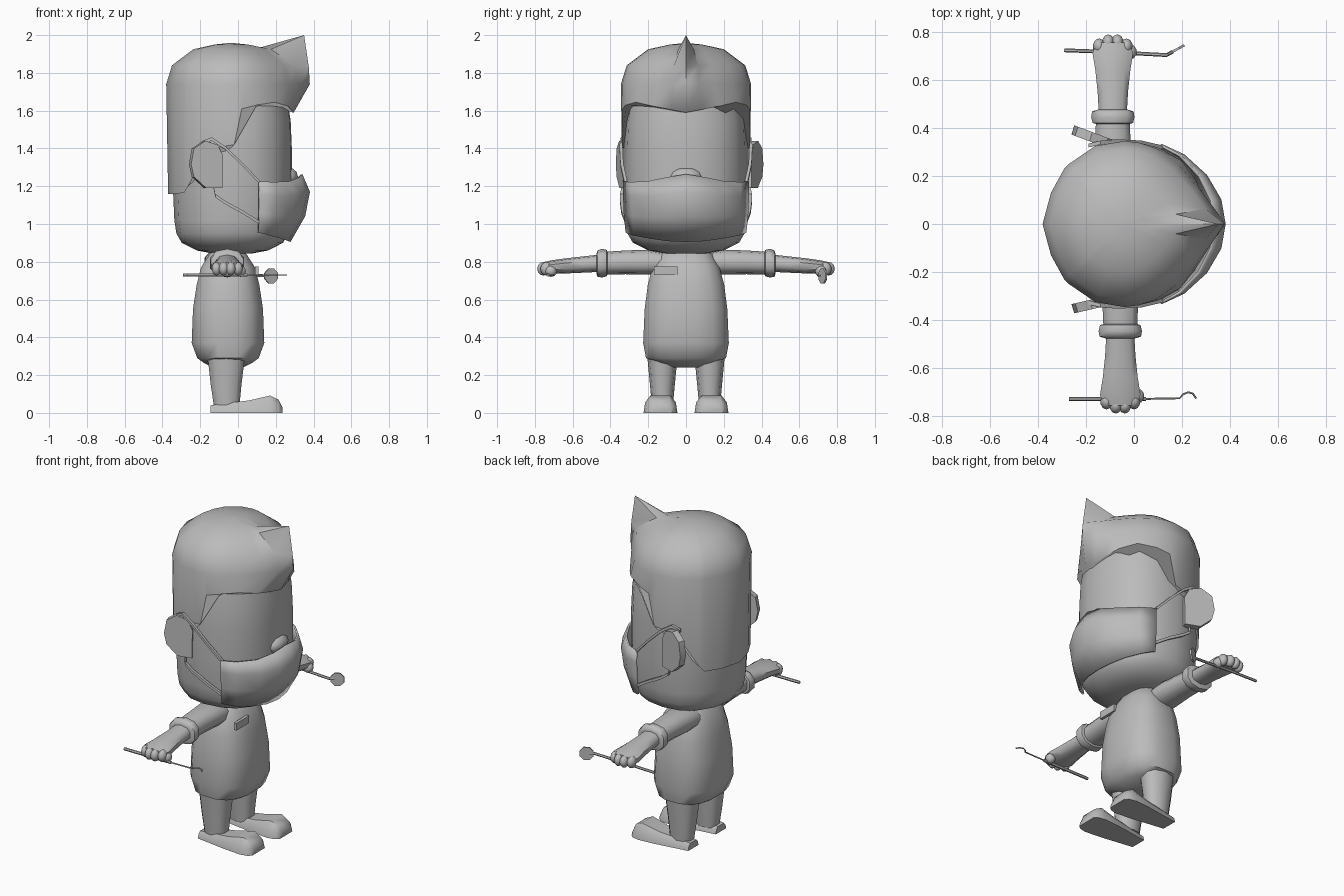
import bpy, bmesh, math
from mathutils import Vector

if "Cube" in bpy.data.objects:
    bpy.data.objects.remove(bpy.data.objects["Cube"])

gray = bpy.data.materials.new("plain gray")
gray.diffuse_color = (0.5, 0.5, 0.5, 1)
gray.use_nodes = True
gray.node_tree.nodes["Principled BSDF"].inputs["Base Color"].default_value = gray.diffuse_color


def finish(name, bm, angle=40):
    bmesh.ops.recalc_face_normals(bm, faces=bm.faces[:])
    me = bpy.data.meshes.new(name)
    bm.to_mesh(me)
    bm.free()
    me.materials.append(gray)
    ob = bpy.data.objects.new(name, me)
    bpy.context.collection.objects.link(ob)
    bpy.ops.object.select_all(action='DESELECT')
    ob.select_set(True)
    bpy.context.view_layer.objects.active = ob
    bpy.ops.object.shade_smooth_by_angle(angle=math.radians(angle))
    return ob


def loft(name, rings, angle=40, closed=True, caps=True):
    bm = bmesh.new()
    rows = [[bm.verts.new(p) for p in r] for r in rings]
    n = len(rows[0])
    for a, b in zip(rows, rows[1:]):
        for i in range(n if closed else n - 1):
            j = (i + 1) % n
            bm.faces.new((a[i], a[j], b[j], b[i]))
    if caps:
        bm.faces.new(rows[0][::-1])
        bm.faces.new(rows[-1])
    return finish(name, bm, angle)


def oval(n, a, b, power=1.0):
    """Rounded-box outline in two coordinates."""
    out = []
    for i in range(n):
        t = 2 * math.pi * (i + 0.5) / n
        c, s = math.cos(t), math.sin(t)
        out.append((a * math.copysign(abs(c) ** power, c), b * math.copysign(abs(s) ** power, s)))
    return out


def ellipsoid(name, centre, size):
    bm = bmesh.new()
    bmesh.ops.create_uvsphere(bm, u_segments=10, v_segments=6, radius=1)
    for v in bm.verts:
        v.co = Vector([c + k * s for c, k, s in zip(centre, v.co, size)])
    return finish(name, bm, 60)


def tube(name, pts, r, sides=6):
    pts = [Vector(p) for p in pts]
    rings = []
    for i, p in enumerate(pts):
        d = (pts[min(i + 1, len(pts) - 1)] - pts[max(i - 1, 0)]).normalized()
        u = d.cross(Vector((0, 0, 1))).normalized()
        w = u.cross(d)
        rings.append([p + r * (math.cos(t) * u + math.sin(t) * w)
                      for t in (2 * math.pi * k / sides for k in range(sides))])
    return loft(name, rings)


def both(half):
    """Mirror a half outline whose ends lie on y = 0."""
    return half + [(p[0], -p[1]) + tuple(p[2:]) for p in half[-2:0:-1]]


# Head
face = both([(.285, 0), (.28, .08), (.25, .18), (.18, .265), (.09, .31), (-.04, .33),
             (-.16, .31), (-.25, .25), (-.32, .14), (-.345, 0)])
levels = [(.845, .35), (.86, .6), (.9, .85), (.95, .94), (1.02, .975), (1.2, 1), (1.4, 1), (1.55, .98), (1.7, .9)]
loft("head", [[(-.03 + (x + .03) * k, y * k, z) for x, y in face] for z, k in levels], 50)

# Hair shell: outline, hairline height and lower-edge outline per column
hair = [(.38, 0, 1.59, .295, 0), (.33, .07, 1.605, .287, .08), (.27, .15, 1.625, .26, .18),
        (.18, .25, 1.645, .195, .265), (.09, .315, 1.63, .1, .318), (.02, .338, 1.61, .02, .337),
        (-.04, .345, 1.42, -.02, .34), (-.16, .325, 1.4, -.16, .322), (-.27, .25, 1.2, -.265, .25),
        (-.29, .23, 1.165, -.285, .225), (-.345, .13, 1.16, -.335, .13), (-.38, 0, 1.16, -.37, 0)]
hair = both([(x, y, z, bx, by) for x, y, z, bx, by in hair])
n = len(hair)
hair = [(x, y, z, bx, math.copysign(by, y)) for x, y, z, bx, by in hair]


def hair_ring(z, k, front_x=None, front_z=None):
    r = [(-.04 + (h[0] + .04) * k, h[1] * k, z) for h in hair]
    if front_x:
        r[0] = (front_x, 0, front_z)
    return r


loft("hair", [[(h[3], h[4], h[2]) for h in hair], hair_ring(1.74, 1), hair_ring(1.84, .91, .375, 1.83),
              hair_ring(1.925, .58, .35, 2.0), hair_ring(1.95, .25, .12, 1.935), hair_ring(1.957, .06)], 45)

# Nose
ellipsoid("nose", (.265, 0, 1.25), (.055, .09, .05))

# Face mask: columns from one cheek to the other
cols = [(.11, .328, 1.225, .955), (.19, .285, 1.222, .94), (.27, .2, 1.225, .925), (.32, .1, 1.245, .912), (.335, 0, 1.262, .908)]
cols = [(x, -y, a, b) for x, y, a, b in cols] + [(x, y, a, b) for x, y, a, b in cols[-2::-1]]
rows = []
for t, puff, pull in ((0, 0, 0), (.26, .04, 0), (.62, .015, .01), (1, -.062, .04)):
    rows.append([(x + puff * (x - .1) / .235, y * (1 - pull), a + (b - a) * t) for x, y, a, b in cols])
mask = loft("face_mask", rows, 40, closed=False, caps=False)
solid = mask.modifiers.new("thickness", 'SOLIDIFY')
solid.thickness = .012
solid.offset = 0

for s, side in ((1, "left"), (-1, "right")):
    # Ears, flared away from the head at the back
    out = .40 if s > 0 else .362
    inn = .34 if s > 0 else .325
    outline = [(-.26, 1.315), (-.245, 1.4), (-.185, 1.44), (-.12, 1.42), (-.092, 1.365),
               (-.095, 1.19), (-.18, 1.19), (-.245, 1.25)]
    rings = []
    for off in (-.03, .008):
        rings.append([(x + .012 * (off > 0), s * (inn + (out - inn) * (-.095 - x) / .16 + off), z) for x, z in outline])
    loft(side + "_ear", rings, 30)

    # Mask straps
    for part, pts in (("upper", [(.12, .322, 1.215), (.03, .343, 1.31), (-.07, .348, 1.405), (-.14, .342, 1.45), (-.19, .33, 1.43)]),
                      ("lower", [(.11, .318, 1.01), (.03, .338, 1.06), (-.07, .345, 1.115), (-.12, .345, 1.15), (-.13, .335, 1.2)])):
        loft(f"{side}_{part}_strap", [[(x, s * (y + dy), z + dz) for dy, dz in ((-.012, -.009), (.004, -.009), (.004, .009), (-.012, .009))]
                                      for x, y, z in pts])

    # Legs
    loft(side + "_leg", [[(cx + x, s * .125 + y, z) for x, y in oval(10, rx, ry, .85)]
                         for z, cx, rx, ry in ((.03, -.06, .07, .055), (.15, -.063, .085, .066), (.33, -.062, .107, .083))], 50)

    # Shoes: wedge cross-sections from heel to toe
    loft(side + "_shoe", [[(x, s * .135 + w, 0), (x, s * .135 - w, 0), (x, s * .135 - w * .9, h * .6), (x, s * .135 - w * .6, h),
                           (x, s * .135 + w * .6, h), (x, s * .135 + w * .9, h * .6)]
                          for x, w, h in ((-.145, .05, .04), (-.06, .062, .052), (.06, .08, .066), (.17, .09, .092), (.215, .08, .07), (.235, .062, .03))], 40)

    # Sleeve, rolled cuff, forearm with hand
    ax = -.088 if s > 0 else -.057

    def arm(name, data):
        loft(side + name, [[(ax + x, s * y, cz + z) for x, z in oval(10, rx, rz, .85)] for y, cz, rx, rz in data], 50)

    arm("_sleeve", [(.1, .79, .085, .06), (.2, .798, .09, .066), (.32, .797, .078, .063), (.43, .793, .073, .06)])
    arm("_cuff", [(.415, .793, .07, .058), (.42, .793, .088, .07), (.445, .793, .094, .076), (.468, .79, .09, .07), (.475, .79, .066, .05)])
    arm("_forearm", [(.45, .793, .06, .046), (.55, .785, .066, .043), (.64, .778, .076, .04), (.71, .772, .088, .036), (.755, .768, .07, .03)])
    for k in range(4):
        fx = -.057 + .038 * k
        ellipsoid(f"{side}_finger_{k + 1}", (ax + fx, s * (.755 if k in (1, 2) else .738), .763), (.026, .033, .036))
    ellipsoid(side + "_thumb", (ax + .07, s * .715, .75), (.03, .032, .03))

# Torso
loft("torso", [[(-.053 + x, y, z) for x, y in oval(16, rx, ry, .75)] for z, rx, ry in
               ((.24, .08, .07), (.265, .13, .15), (.29, .165, .215), (.37, .195, .23), (.55, .188, .222), (.68, .168, .205),
                (.77, .145, .18), (.84, .1, .14), (.87, .07, .1))], 50)

# Chest pocket flap
loft("chest_pocket", [[(x, y, z) for y, z in ((-.17, .775), (-.045, .775), (-.045, .73), (-.17, .73))] for x in (.09, .108)], 30)

# Left hand: angled mirror on a rod
tube("mirror_handle", [(-.29, .722, .73), (-.1, .715, .73), (.135, .702, .727), (.16, .716, .726)], .008)
c, d = Vector((.175, .724, .725)), Vector((.87, .49, 0))
nrm = Vector((-.49, .87, 0))
loft("mirror_disc", [[c + d * .042 * math.cos(t) + Vector((0, 0, .042 * math.sin(t))) + nrm * o
                      for t in (math.pi * (k + .5) / 4 for k in range(8))] for o in (-.005, .005)], 30)

# Right hand: hooked probe
tube("probe_handle", [(-.27, -.727, .73), (-.1, -.727, .73), (.05, -.727, .73)], .009)
tube("probe_hook", [(.04, -.727, .73), (.19, -.724, .73), (.205, -.707, .73), (.225, -.699, .73), (.245, -.705, .73), (.258, -.725, .73)], .004)
